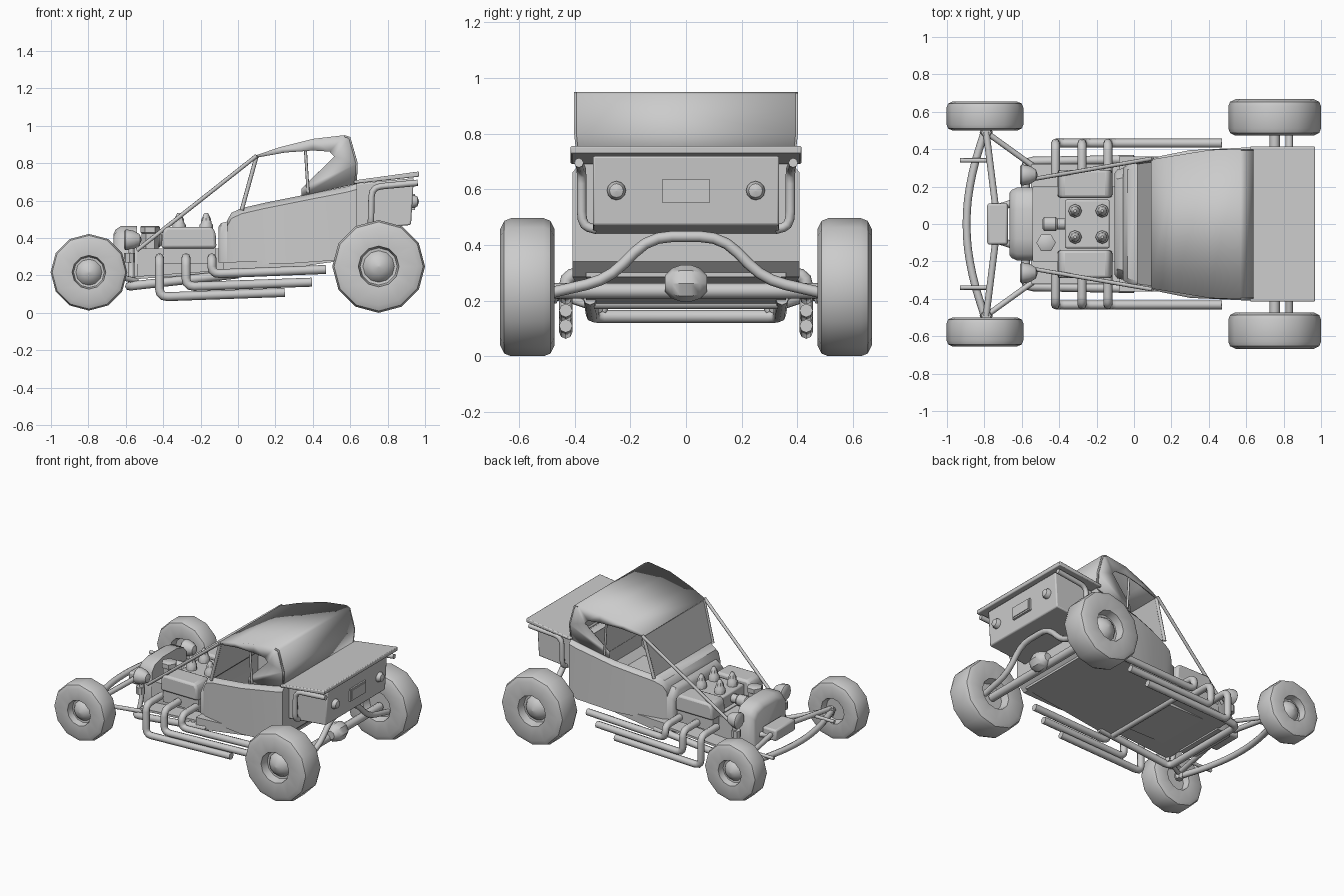
import bpy, bmesh
from math import sin, cos, pi
from mathutils import Vector

if "Cube" in bpy.data.objects:
    bpy.data.objects.remove(bpy.data.objects["Cube"])


def finish(name, bm, angle=40, bevel=0):
    bmesh.ops.remove_doubles(bm, verts=bm.verts, dist=1e-5)
    bmesh.ops.recalc_face_normals(bm, faces=bm.faces)
    me = bpy.data.meshes.new(name)
    bm.to_mesh(me)
    bm.free()
    ob = bpy.data.objects.new(name, me)
    bpy.context.collection.objects.link(ob)
    bpy.ops.object.select_all(action='DESELECT')
    ob.select_set(True)
    bpy.context.view_layer.objects.active = ob
    bpy.ops.object.shade_smooth_by_angle(angle=angle * pi / 180)
    if bevel:
        m = ob.modifiers.new("bevel", 'BEVEL')
        m.width, m.segments = bevel, 2
    return ob


def loft(name, rings, caps=True, closed=True, skip=lambda i, j: False, **kw):
    bm = bmesh.new()
    vs = [[bm.verts.new(p) for p in r] for r in rings]
    n = len(rings[0])
    for i in range(len(vs) - 1):
        for j in range(n if closed else n - 1):
            if not skip(i, j):
                k = (j + 1) % n
                bm.faces.new((vs[i][j], vs[i][k], vs[i + 1][k], vs[i + 1][j]))
    if caps:
        bm.faces.new(vs[0])
        bm.faces.new(vs[-1])
    return finish(name, bm, **kw)


def lathe(name, prof, loc, axis=(0, 0, 1), n=12):
    q = Vector((0, 0, 1)).rotation_difference(Vector(axis))
    rings = [[Vector(loc) + q @ Vector((r * cos(2 * pi * k / n), r * sin(2 * pi * k / n), t))
              for k in range(n)] for r, t in [(max(r, .0005), t) for r, t in prof]]
    return loft(name, rings)


def tube(name, pts, r, fillet=.05):
    pts = [Vector(p) for p in pts]
    out = [pts[0]]
    for a, b, c in zip(pts, pts[1:], pts[2:]):
        p = b + (a - b).normalized() * min(fillet, (a - b).length * .45)
        q = b + (c - b).normalized() * min(fillet, (c - b).length * .45)
        out += [p * (1 - t) ** 2 + b * 2 * t * (1 - t) + q * t * t for t in (0, .33, .67, 1)]
    out.append(pts[-1])
    cu = bpy.data.curves.new(name, 'CURVE')
    cu.dimensions, cu.bevel_depth, cu.bevel_resolution, cu.use_fill_caps = '3D', r, 2, True
    sp = cu.splines.new('POLY')
    sp.points.add(len(out) - 1)
    for s, p in zip(sp.points, out):
        s.co = (*p, 1)
    ob = bpy.data.objects.new(name, cu)
    bpy.context.collection.objects.link(ob)
    bpy.ops.object.select_all(action='DESELECT')
    ob.select_set(True)
    bpy.context.view_layer.objects.active = ob
    bpy.ops.object.convert(target='MESH')
    return ob


def prism(name, xz, y0, y1, bevel=0):
    return loft(name, [[(x, y, z) for x, z in xz] for y in (y0, y1)], bevel=bevel)


def box(name, x0, x1, y0, y1, z0, z1, bevel=0):
    return prism(name, [(x0, z0), (x1, z0), (x1, z1), (x0, z1)], y0, y1, bevel)


# body tub with rounded cowl, open cockpit
secs = [(-.06, .30, .25, .49), (-.035, .315, .25, .535), (.02, .33, .255, .56), (.15, .365, .26, .59),
        (.3, .395, .265, .62), (.58, .408, .285, .675), (.635, .408, .34, .69)]
body = loft("body", [[(x, -w, zb), (x, -w, zt - .03), (x, -w + .025, zt),
                      (x, w - .025, zt), (x, w, zt - .03), (x, w, zb)] for x, w, zb, zt in secs],
            skip=lambda i, j: j == 2 and 2 <= i <= 4, angle=32)
m = body.modifiers.new("thickness", 'SOLIDIFY')
m.thickness = .012
loft("firewall", [[(x, -w, .27), (x, -w, zt - .06), (x, -w + .05, zt), (x, w - .05, zt), (x, w, zt - .06), (x, w, .27)]
                  for x, w, zt in [(-.105, .27, .46), (-.09, .29, .48), (-.05, .30, .49)]])
prism("underbody", [(-.08, .19), (.6, .285), (.6, .3), (-.08, .27)], -.36, .36)


# soft top: roof, back and side panels around the window
def edge(p, s):
    x, z = p
    return (x, s * (.345 + .057 * min(1, max(0, (x - .09) / .35)) - (.012 if z < .75 else 0)), z)


roof = [(.09, .84), (.22, .885), (.4, .93), (.57, .95), (.6, .94), (.64, .8), (.635, .69)]
window = [(.1, .83), (.25, .857), (.4, .868), (.49, .862), (.515, .835), (.34, .665), (.34, .625)]
r = loft("roof", [[edge(p, -1), edge(p, 1)] for p in roof], caps=False, closed=False, angle=18)
r.modifiers.new("thickness", 'SOLIDIFY').thickness = .01
for s in (-1, 1):
    loft("roof_side", [[edge(p, s), edge(q, s)] for p, q in zip(roof, window)],
         caps=False, closed=False).modifiers.new("thickness", 'SOLIDIFY').thickness = .008

# windshield pane, posts and long braces
prism("windshield", [(.02, .56), (.03, .56), (.105, .84), (.095, .84)], -.33, .33)
for s in (-1, 1):
    tube("windshield_post", [(.02, s * .33, .55), (.1, s * .34, .84)], .011)
    tube("roof_post", [(.36, s * .38, .88), (.375, s * .38, .64)], .008)
    tube("brace_rod", [(.1, s * .35, .84), (-.54, s * .24, .335)], .011)

# rear trunk, lid, plate, lights and side bars
prism("trunk", [(.62, .44), (.925, .47), (.94, .72), (.62, .69)], -.335, .335, .008)
prism("trunk_lid", [(.62, .69), (.968, .728), (.968, .756), (.62, .708)], -.415, .415, .006)
box("plate_rim", .925, .945, -.085, .085, .55, .636)
box("plate", .93, .95, -.075, .075, .56, .626)
for s in (-1, 1):
    lathe("tail_light", [(.034, -.02), (.034, .01), (.025, .028), (0, .036)], (.932, s * .25, .595), (1, 0, 0))
    tube("rear_bar", [(.96, s * .385, .695), (.715, s * .375, .672), (.71, s * .375, .47), (.71, s * .32, .455)], .017)

# wheels
for s in (-1, 1):
    for nm, x, y, R, h in (("front_wheel", -.797, .577, .205, .078), ("rear_wheel", .752, .57, .248, .098)):
        z = .217 if x < 0 else .248
        lathe(nm, [(0, -.35 * h), (.38 * R, -.35 * h), (.44 * R, -.9 * h), (.84 * R, -h), (.96 * R, -.85 * h),
                   (R, -.6 * h), (R, .6 * h), (.96 * R, .85 * h), (.84 * R, h), (.44 * R, .92 * h),
                   (.4 * R, .35 * h), (.34 * R, .33 * h), (.28 * R, .55 * h), (.16 * R, .75 * h), (0, .85 * h)],
              (x, s * y, z), (0, s, 0))

# rear axle, arched bar and differential
tube("rear_axle", [(.752, -.52, .235), (.752, .52, .235)], .028)
tube("arched_bar", [(.83, -.5, .225), (.83, -.28, .275), (.83, -.13, .43), (.83, .13, .43),
                    (.83, .28, .275), (.83, .5, .225)], .02, .08)
lathe("differential", [(.03, -.075), (.055, -.05), (.065, -.02), (.065, .02), (.055, .05), (.03, .075)],
      (.78, 0, .262), (0, 1, 0), 8)

# front axle, spring box, steering rods
tube("front_axle", [(-.79, -.52, .22), (-.86, -.3, .22), (-.895, -.1, .22), (-.895, .1, .22),
                    (-.86, .3, .22), (-.79, .52, .22)], .021, .1)
box("spring_mount", -.785, -.675, -.11, .11, .23, .31, .012)
for s in (-1, 1):
    tube("front_link", [(-.79, s * .49, .24), (-.74, s * .09, .27)], .018)
    tube("radius_rod", [(-.79, s * .49, .23), (-.54, s * .31, .17)], .015)
    tube("shock", [(-.93, s * .34, .24), (-.77, s * .34, .24)], .012)
    lathe("axle_end", [(.025, -.03), (.035, 0), (.025, .03)], (-.79, s * .49, .22), n=8)
    tube("front_frame_horn", [(-.75, s * .08, .26), (-.56, s * .14, .24)], .02)

# chassis frame
tube("frame_loop", [(.0, -.345, .208), (-.58, -.335, .143), (-.58, .335, .143), (.0, .345, .208)], .024, .04)
tube("frame_cross", [(-.1, -.33, .19), (-.1, .33, .19)], .02)
prism("engine_pan", [(-.55, .18), (-.06, .215), (-.06, .23), (-.55, .195)], -.32, .32)

# radiator and headlamps
arch = [(-.19, .17), (-.195, .4), (-.16, .445), (-.08, .465), (.08, .465), (.16, .445), (.195, .4), (.19, .17)]
loft("radiator", [[(x, y * k, .17 + (z - .17) * k) for y, z in arch] for x, k in
                  [(-.665, .86), (-.655, .93), (-.625, 1), (-.54, 1)]])
for s in (-1, 1):
    lathe("headlamp", [(.045, -.04), (.055, -.032), (.055, -.018), (.048, .015), (.03, .045), (0, .055)],
          (-.57, s * .262, .39), (1, 0, 0))
    tube("headlamp_post", [(-.57, s * .265, .36), (-.57, s * .265, .25), (-.57, s * .3, .16)], .016)
    lathe("lamp_mount", [(.03, 0), (.03, .05)], (-.58, s * .265, .27), n=8)

# engine block, intake, valve covers and stacks
box("engine_block", -.54, -.08, -.2, .2, .19, .345)
box("engine_heads", -.4, -.12, -.27, .27, .26, .35)
box("intake", -.37, -.13, -.13, .13, .34, .44, .01)
for s in (-1, 1):
    a, b = sorted((s * .14, s * .29))
    prism("valve_cover", [(-.41, .345), (-.115, .345), (-.12, .43), (-.14, .46), (-.385, .46), (-.405, .43)], a, b, .015)
    for x in (-.315, -.17):
        lathe("carburettor", [(.036, 0), (.036, .04), (.028, .05), (.026, .07), (.012, .1), (.008, .105)],
              (x, s * .07, .43), n=8)
lathe("oil_filler", [(.045, 0), (.045, .09), (.052, .095), (.052, .125), (.045, .13)], (-.47, -.1, .335), n=6)
lathe("pulley_shaft", [(.025, -.06), (.04, -.05), (.04, .01), (.03, .02), (.03, .08)], (-.43, 0, .39), (1, 0, 0), 10)

# three side exhaust pipes per side
for s in (-1, 1):
    for x, z, xe in ((-.42, .085, .25), (-.278, .14, .395), (-.14, .208, .47)):
        tube("exhaust_pipe", [(x, s * .25, .295), (x, s * .432, .295), (x, s * .432, z), (xe, s * .432, z + .024)],
             .024, .045)
